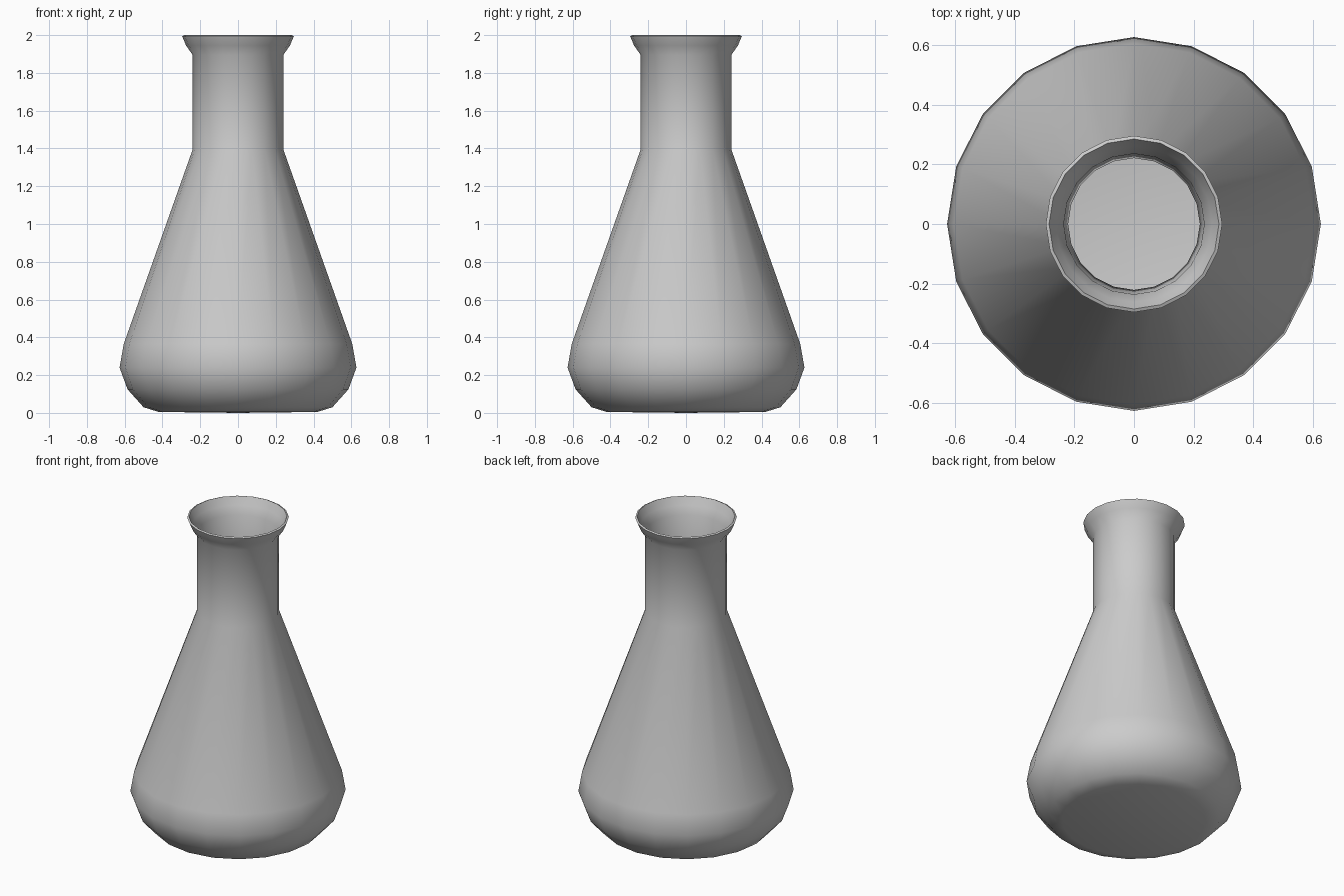
import bpy, bmesh, math

if "Cube" in bpy.data.objects:
    bpy.data.objects.remove(bpy.data.objects["Cube"])

SIDES = 20

# Outer wall from base centre up to the lip, as (radius, height)
outer = [(0, 0), (0.42, 0.005), (0.50, 0.03), (0.585, 0.125), (0.627, 0.24),
         (0.605, 0.365), (0.24, 1.395), (0.24, 1.895), (0.275, 1.945), (0.296, 1.995)]
# Inner wall from the lip down to the floor centre
inner = [(0.285, 2.0), (0.262, 1.95), (0.236, 1.9), (0.221, 1.39), (0.585, 0.36),
         (0.605, 0.24), (0.567, 0.135), (0.49, 0.05), (0.415, 0.025), (0, 0.025)]


def lathe(name, profile, sides):
    bm = bmesh.new()
    verts = [bm.verts.new((r, 0, z)) for r, z in profile]
    edges = [bm.edges.new(pair) for pair in zip(verts, verts[1:])]
    bmesh.ops.spin(bm, geom=verts + edges, cent=(0, 0, 0), axis=(0, 0, 1),
                   angle=math.tau, steps=sides, use_merge=False)
    bmesh.ops.remove_doubles(bm, verts=bm.verts, dist=0.0005)
    bmesh.ops.recalc_face_normals(bm, faces=bm.faces)
    mesh = bpy.data.meshes.new(name)
    bm.to_mesh(mesh)
    bm.free()
    obj = bpy.data.objects.new(name, mesh)
    bpy.context.collection.objects.link(obj)
    return obj


# Conical flask with a thin hollow wall and flared lip
flask = lathe("conical_flask", outer + inner, SIDES)
bpy.context.view_layer.objects.active = flask
flask.select_set(True)
bpy.ops.object.shade_smooth_by_angle(angle=math.radians(50))
